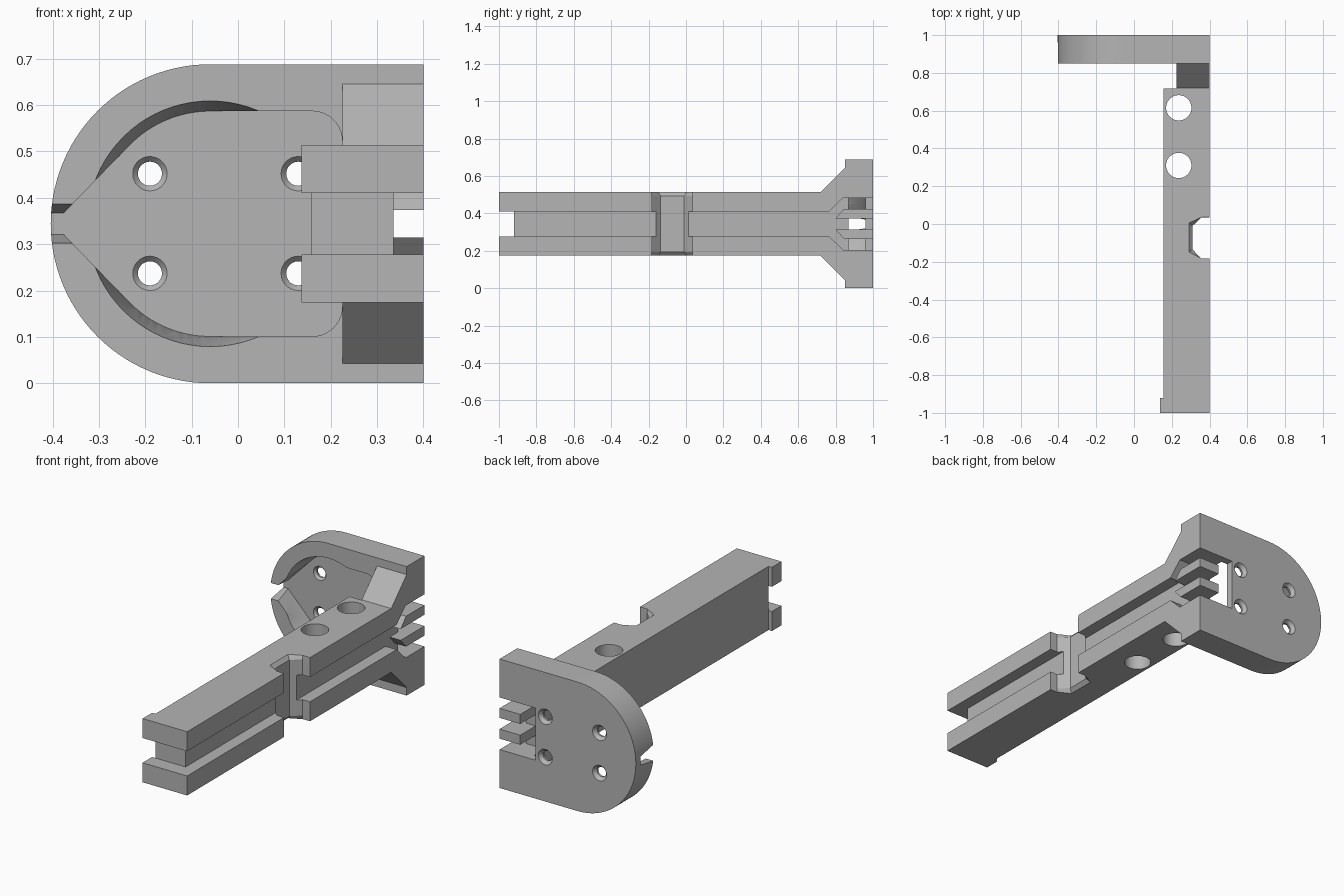
import bpy, bmesh
from math import cos, sin, radians

if "Cube" in bpy.data.objects:
    bpy.data.objects.remove(bpy.data.objects["Cube"], do_unlink=True)

grey = bpy.data.materials.new("light_grey")
grey.use_nodes = True
colour = (0.46, 0.46, 0.46, 1)
grey.diffuse_color = colour
grey.node_tree.nodes["Principled BSDF"].inputs["Base Color"].default_value = colour

MID = 0.344      # height of the symmetry plane
FLOOR = 0.96     # depth of the plate pocket


def arc(cx, cy, r, start, end, n=16):
    angles = [radians(start + (end - start) * i / n) for i in range(n + 1)]
    return [(cx + r * cos(a), cy + r * sin(a)) for a in angles]


def circle(cx, cy, r, n=40):
    return arc(cx, cy, r, 0, 360, n)[:-1]


def rect(u0, u1, v0, v1):
    return [(u0, v0), (u1, v0), (u1, v1), (u0, v1)]


def mirrored(points):
    """Close a half outline by reflecting it about the middle height."""
    return points + [(u, 2 * MID - v) for u, v in reversed(points)]


def prism(name, axis, a, b, start, end=None):
    """Extrude, or loft, an outline along an axis."""
    place = {"x": lambda u, v, w: (w, u, v),
             "y": lambda u, v, w: (u, w, v),
             "z": lambda u, v, w: (u, v, w)}[axis]
    bm = bmesh.new()
    low = [bm.verts.new(place(u, v, a)) for u, v in start]
    high = [bm.verts.new(place(u, v, b)) for u, v in (end or start)]
    bm.faces.new(low)
    bm.faces.new(high)
    for i in range(len(low)):
        j = (i + 1) % len(low)
        bm.faces.new((low[i], low[j], high[j], high[i]))
    bmesh.ops.recalc_face_normals(bm, faces=bm.faces)
    mesh = bpy.data.meshes.new(name)
    bm.to_mesh(mesh)
    bm.free()
    mesh.materials.append(grey)
    ob = bpy.data.objects.new(name, mesh)
    bpy.context.collection.objects.link(ob)
    return ob


def combine(target, tool, operation="DIFFERENCE"):
    mod = target.modifiers.new("combine", "BOOLEAN")
    mod.operation, mod.solver, mod.object = operation, "EXACT", tool
    bpy.context.view_layer.objects.active = target
    bpy.ops.object.modifier_apply(modifier=mod.name)
    bpy.data.objects.remove(tool, do_unlink=True)


def cut(target, axis, a, b, start, end=None):
    combine(target, prism("cutter", axis, a, b, start, end))


# End plate with a rounded side
plate = prism("end_plate", "y", 0.85, 1.0,
              arc(-0.06, MID, MID, 90, 270, 56) + [(0.4, 0), (0.4, 2 * MID)])

# Pocket: rounded right corners, arcs and a pointed left end
pocket = mirrored(arc(0.16, 0.522, 0.065, 0, 90, 10)
                  + arc(-0.06, MID, 0.243, 90, 135, 16) + [(-0.375, 0.368)])
cut(plate, "y", 0.84, FLOOR, pocket)
cut(plate, "y", 0.84, FLOOR - 0.0005,
    circle(-0.06, MID, 0.267, 80), circle(-0.06, MID, 0.243, 80))

# Flared cable slot through the rim
cut(plate, "y", 0.85 - 0.002, FLOOR,
    rect(-0.43, -0.355, 0.302, 0.387), rect(-0.43, -0.37, 0.321, 0.367))

# Countersunk screw holes
for x in (-0.19, 0.13):
    for z in (0.237, 0.452):
        hole = circle(x, z, 0.026, 28)
        wide = circle(x, z, 0.039, 28)
        cut(plate, "y", 0.9, 1.05, hole)
        cut(plate, "y", FLOOR - 0.002, FLOOR + 0.012, wide, hole)
        cut(plate, "y", 0.982, 1.001, hole, circle(x, z, 0.042, 28))

# Arm with flared gussets where it meets the plate
arm = prism("arm", "x", 0.137, 0.4, mirrored(
    [(-1, 0.514), (0.72, 0.514), (0.85, 0.645), (0.94, 0.645)]))
cut(arm, "z", -0.1, 0.8, rect(0.1, 0.157, -0.92, 1.1))
cut(arm, "z", -0.1, 0.8, rect(0.1, 0.2255, 0.717, 1.1))
cut(arm, "x", 0.1, 0.5, rect(-1.1, -0.92, 0.278, 0.41))

# Vertical holes through the arm
for y in (0.31, 0.615):
    cut(arm, "z", 0, 0.7, circle(0.237, y, 0.067, 48))

# Side notch with chamfered mouths at top and bottom
notch = [(0.45, 0.035), (0.357, 0.035), (0.31, -0.01),
         (0.31, -0.135), (0.357, -0.183), (0.45, -0.183)]
mouth = [(0.45, 0.036), (0.357, 0.036), (0.29, 0.005),
         (0.29, -0.15), (0.357, -0.184), (0.45, -0.184)]
cut(arm, "z", 0.1, 0.6, notch)
cut(arm, "z", 0.494, 0.516, notch, mouth)
cut(arm, "z", 0.194, 0.172, notch, mouth)

# Join, then cut the long channel with its flared end, and the rear window
combine(plate, arm, "UNION")
body = plate
body.name = "bracket_body"
cut(body, "x", 0.335, 0.45, mirrored(
    [(-1.1, 0.41), (0.765, 0.41), (0.84, 0.483), (1.1, 0.483)]))
cut(body, "x", 0.187, 0.42, rect(0.87, 1.1, 2 * MID - 0.483, 0.483))

# Fins with slanted tips dividing the channel end
parts = [body]
for name, side in (("upper_fin", 1), ("lower_fin", -1)):
    outline = [(0.8, 0.03), (1.0, 0.03), (1.0, 0.081), (0.845, 0.081)]
    parts.append(prism(name, "x", 0.278, 0.4,
                       [(y, MID + side * h) for y, h in outline]))

bpy.ops.object.select_all(action="DESELECT")
for ob in parts:
    ob.select_set(True)
bpy.context.view_layer.objects.active = body
bpy.ops.object.shade_smooth_by_angle(angle=radians(25))
